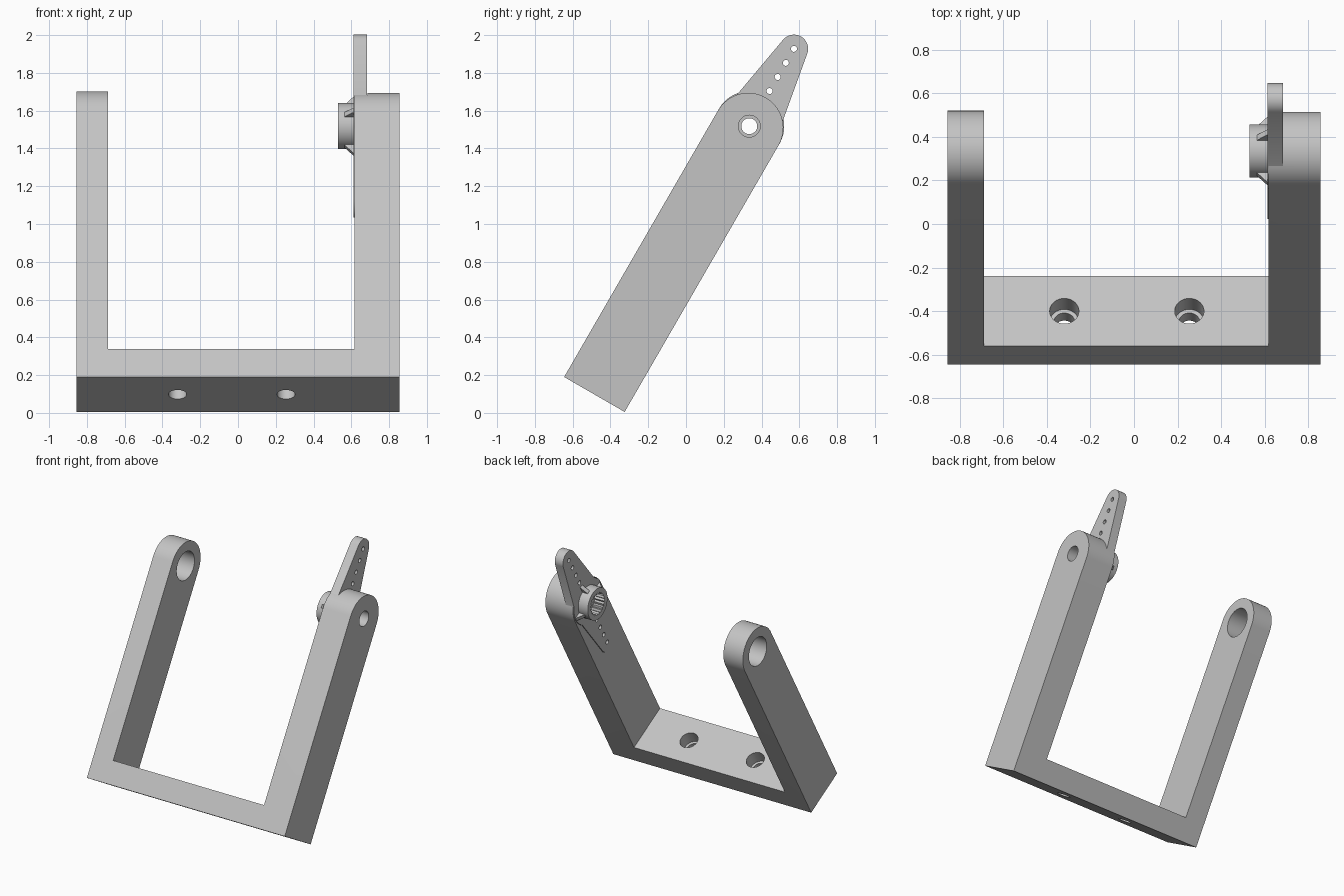
import bpy, bmesh, math
from mathutils import Matrix, Vector

if "Cube" in bpy.data.objects:
    bpy.data.objects.remove(bpy.data.objects["Cube"], do_unlink=True)

grey = bpy.data.materials.new("plain grey")
grey.use_nodes = True
colour = (0.55, 0.55, 0.55, 1)
grey.diffuse_color = colour
grey.node_tree.nodes["Principled BSDF"].inputs["Base Color"].default_value = colour

WIDTH, INNER_L, INNER_R = 0.856, -0.688, 0.617   # half width, inner arm faces
HALF, BASE, AXLE = 0.185, 0.171, 1.64            # arm half depth, base height, pivot height
TILT = Matrix.Translation((0, -0.485, 0.0975)) @ Matrix.Rotation(math.radians(-30), 4, "X")


def finish(bm, name):
    bmesh.ops.recalc_face_normals(bm, faces=bm.faces)
    mesh = bpy.data.meshes.new(name)
    bm.to_mesh(mesh)
    bm.free()
    mesh.materials.append(grey)
    ob = bpy.data.objects.new(name, mesh)
    bpy.context.collection.objects.link(ob)
    return ob


def prism(name, outline, lo, hi):
    """Extrude a (y, z) outline along x."""
    bm = bmesh.new()
    face = bm.faces.new([bm.verts.new((lo, y, z)) for y, z in outline])
    ext = bmesh.ops.extrude_face_region(bm, geom=[face])["geom"]
    bmesh.ops.translate(bm, vec=(hi - lo, 0, 0),
                        verts=[g for g in ext if isinstance(g, bmesh.types.BMVert)])
    return finish(bm, name)


def arc(r, a, b, n, z=0.0):
    return [(r * math.cos(t), z + r * math.sin(t))
            for t in (math.radians(a + (b - a) * i / n) for i in range(n + 1))]


def disc(r, z, n=48):
    return arc(r, 0, 360, n, z)[:-1]


def upright(name, r, z, lo, hi):
    """Cylinder standing along z."""
    bm = bmesh.new()
    bmesh.ops.create_cone(bm, cap_ends=True, segments=48, radius1=r, radius2=r, depth=hi - lo,
                          matrix=Matrix.Translation((z, 0, (lo + hi) / 2)))
    return finish(bm, name)


def combine(ob, tool, operation="DIFFERENCE"):
    mod = ob.modifiers.new("combine", "BOOLEAN")
    mod.operation, mod.object, mod.solver = operation, tool, "EXACT"
    bpy.context.view_layer.objects.active = ob
    bpy.ops.object.modifier_apply(modifier=mod.name)
    bpy.data.objects.remove(tool, do_unlink=True)


def arm_outline(top):
    return [(-HALF, 0), (HALF, 0)] + arc(HALF, 0, 180, 40, top)


def horn_outline(grow=0.0):
    """Two tapered arms with rounded tips around a central disc."""
    hub, tip, reach = 0.175 + grow, 0.075 + grow, 0.473
    taper, meet = 10.2, 36
    pts = arc(hub, -meet, meet, 14) + arc(tip, taper, 180 - taper, 20, reach)
    pts += arc(hub, 180 - meet, 180 + meet, 14) + arc(tip, 180 + taper, 360 - taper, 20, -reach)
    return [(y, z + AXLE) for y, z in pts]


# U-shaped bracket: two rounded slabs with the middle cut away
bracket = prism("bracket", arm_outline(AXLE), -WIDTH, 0)
combine(bracket, prism("right_half", arm_outline(AXLE - 0.01), 0, WIDTH), "UNION")
gap = [(-1, BASE), (1, BASE), (1, 3), (-1, 3)]
combine(bracket, prism("gap", gap, INNER_L, INNER_R))

# Pivot holes and the pocket that holds the horn
combine(bracket, prism("bearing_hole", disc(0.11, AXLE), -1, -0.5))
combine(bracket, prism("screw_hole", disc(0.058, AXLE), 0.5, 1))
combine(bracket, prism("pocket", horn_outline(0.002), 0.58, 0.685))

# Counterbored mounting holes in the base
for x in (-0.32, 0.254):
    combine(bracket, upright("bolt_hole", 0.048, x, -0.1, 0.3))
    combine(bracket, upright("counterbore", 0.067, x, 0.07, 0.3))

# Horn plate with rows of small holes
horn = prism("horn_plate", horn_outline(), 0.612, 0.683)
combine(horn, prism("centre_hole", disc(0.042, AXLE), 0.5, 0.8))
for side in (-1, 1):
    for d in (0.215, 0.301, 0.387, 0.473):
        combine(horn, prism("small_hole", disc(0.016, AXLE + side * d, 20), 0.5, 0.8))

# Hub with a toothed bore
hub = prism("horn_hub", disc(0.122, AXLE), 0.53, 0.613)
teeth = 21
star = []
for i in range(teeth * 2):
    r, t = (0.088, 0.076)[i % 2], math.pi * i / teeth
    star.append((r * math.cos(t), AXLE + r * math.sin(t)))
combine(hub, prism("toothed_bore", star, 0.5, 0.7))

# Four gusset ribs around the hub
ribs = []
for i in range(4):
    spin = Matrix.Translation((0, 0, AXLE)) @ Matrix.Rotation(i * math.pi / 2, 4, "X")
    bm = bmesh.new()
    sides = [[bm.verts.new(spin @ Vector((x, y, z)))
              for x, z in ((0.613, 0.115), (0.613, 0.174), (0.565, 0.124), (0.565, 0.115))]
             for y in (-0.014, 0.014)]
    for s in sides:
        bm.faces.new(s)
    for k in range(4):
        j = (k + 1) % 4
        bm.faces.new((sides[0][k], sides[0][j], sides[1][j], sides[1][k]))
    ribs.append(finish(bm, f"hub_rib_{i + 1}"))

# Lean everything back and smooth the round faces
for ob in [bracket, horn, hub] + ribs:
    ob.data.transform(TILT)
    bpy.ops.object.select_all(action="DESELECT")
    ob.select_set(True)
    bpy.context.view_layer.objects.active = ob
    bpy.ops.object.shade_smooth_by_angle(angle=math.radians(30))
